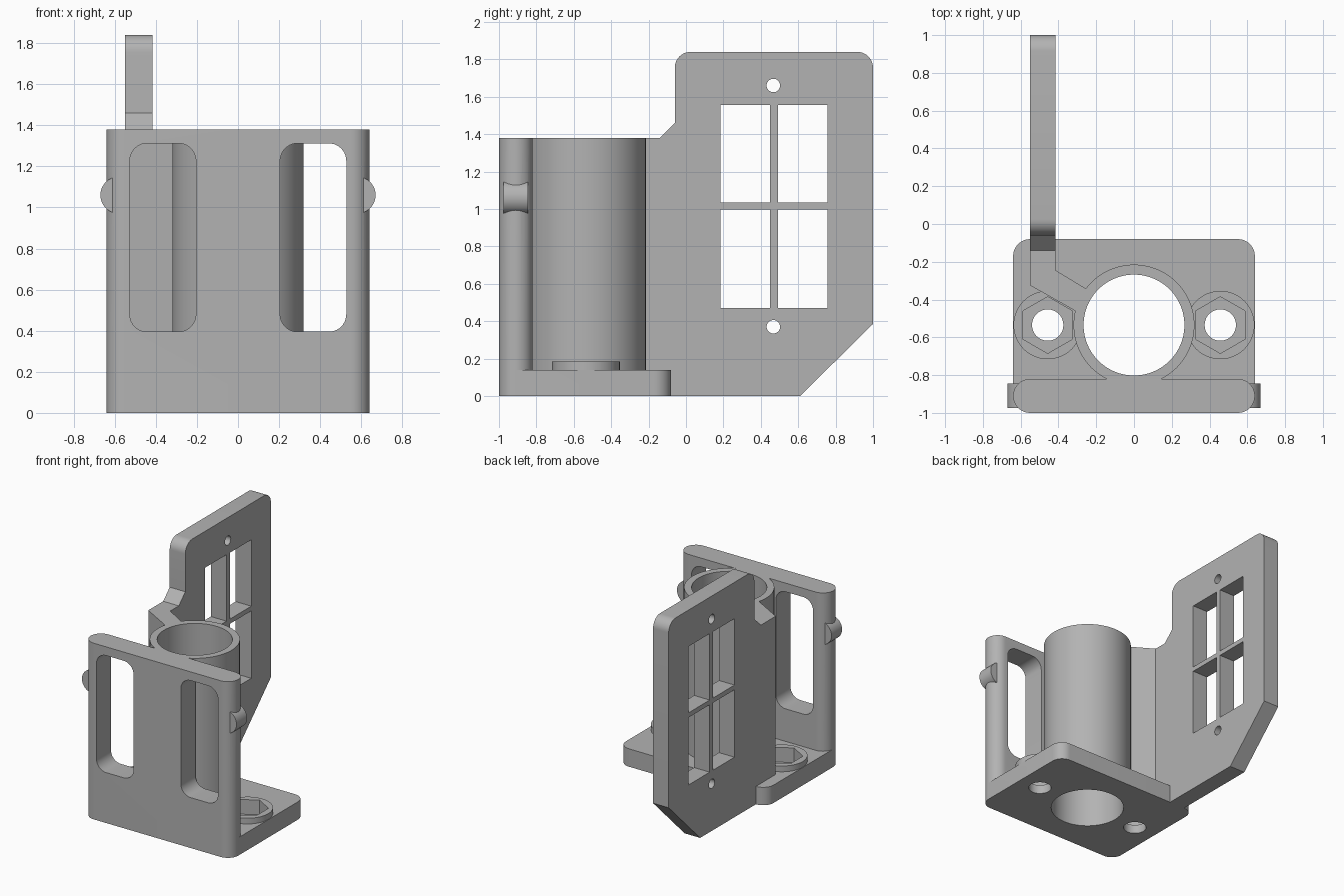
import bpy
import bmesh
from math import sin, cos, pi
from mathutils import Vector

if "Cube" in bpy.data.objects:
    bpy.data.objects.remove(bpy.data.objects["Cube"], do_unlink=True)

grey = bpy.data.materials.new("light_grey")
grey.use_nodes = True
grey.diffuse_color = (0.45, 0.45, 0.45, 1)
grey.node_tree.nodes["Principled BSDF"].inputs["Base Color"].default_value = grey.diffuse_color


def rounded(corners, steps=10):
    """Outline from (u, v, radius) corners; rounded corners are right angles."""
    pts = []
    for i, (u, v, r) in enumerate(corners):
        p = Vector((u, v))
        if r == 0:
            pts.append(p)
            continue
        a = (Vector(corners[i - 1][:2]) - p).normalized()
        b = (Vector(corners[(i + 1) % len(corners)][:2]) - p).normalized()
        centre = p + r * (a + b)
        for k in range(steps + 1):
            t = pi / 2 * k / steps
            q = centre - r * (b * cos(t) + a * sin(t))
            if not pts or (q - pts[-1]).length > 1e-4:
                pts.append(q)
    if (pts[0] - pts[-1]).length < 1e-4:
        pts.pop()
    return pts


def rect(u0, u1, v0, v1, r=0):
    return rounded([(u0, v0, r), (u1, v0, r), (u1, v1, r), (u0, v1, r)])


def circle(u, v, r, n=48, start=0):
    return [(u + r * cos(start + 2 * pi * k / n), v + r * sin(start + 2 * pi * k / n))
            for k in range(n)]


def prism(name, outline, lo, hi, axis="z"):
    """Extrude a 2D outline along an axis between lo and hi."""
    place = {"x": lambda u, v: (lo, u, v),
             "y": lambda u, v: (u, lo, v),
             "z": lambda u, v: (u, v, lo)}[axis]
    shift = Vector([hi - lo if a == axis else 0 for a in "xyz"])
    bm = bmesh.new()
    face = bm.faces.new([bm.verts.new(place(*p)) for p in outline])
    ext = bmesh.ops.extrude_face_region(bm, geom=[face])
    bmesh.ops.translate(bm, vec=shift,
                        verts=[e for e in ext["geom"] if isinstance(e, bmesh.types.BMVert)])
    bmesh.ops.recalc_face_normals(bm, faces=bm.faces)
    mesh = bpy.data.meshes.new(name)
    bm.to_mesh(mesh)
    bm.free()
    mesh.materials.append(grey)
    obj = bpy.data.objects.new(name, mesh)
    bpy.context.collection.objects.link(obj)
    return obj


def combine(target, part, operation):
    """Apply a boolean and discard the part used for it."""
    mod = target.modifiers.new(part.name, "BOOLEAN")
    mod.operation, mod.solver, mod.object = operation, "EXACT", part
    bpy.context.view_layer.objects.active = target
    bpy.ops.object.modifier_apply(modifier=mod.name)
    bpy.data.objects.remove(part, do_unlink=True)


TOP, FLOOR, BORE_Y, BOLT_X = 1.38, 0.14, -0.535, 0.457

# Base plate, front wall and tube
bracket = prism("bracket", rect(-0.64, 0.64, -1, -0.08, 0.09), 0, FLOOR)
solids = [
    prism("front_wall", rect(-0.64, 0.64, -1, -0.82, 0.09), 0, TOP),
    prism("tube", circle(0, BORE_Y, 0.32, 96), 0, TOP),
]

# Side panel and the angled arm that ties it to the tube
panel = rounded([(-0.245, 0, 0), (0.61, 0, 0), (1, 0.385, 0), (1, 1.84, 0.085),
                 (-0.06, 1.84, 0.085), (-0.06, 1.46, 0), (-0.14, TOP, 0), (-0.245, TOP, 0)])
solids.append(prism("side_panel", panel, -0.55, -0.415, "x"))
arm = [(-0.55, -0.325), (-0.27, -0.483), (-0.22, -0.363), (-0.415, -0.245), (-0.55, -0.245)]
solids.append(prism("panel_arm", arm, 0, TOP))

# Nut collars and side snap bumps
for s in (-1, 1):
    solids.append(prism("nut_collar", circle(s * BOLT_X, BORE_Y, 0.181), 0.05, 0.185))
    solids.append(prism("snap_bump", circle(s * 0.58, 1.06, 0.09), -0.975, -0.845, "y"))
for part in solids:
    combine(bracket, part, "UNION")

# Bore, bolt holes, hex nut pockets and wall slots
cuts = [prism("bore", circle(0, BORE_Y, 0.267, 96), -0.1, 1.5)]
for s in (-1, 1):
    cuts.append(prism("bolt_hole", circle(s * BOLT_X, BORE_Y, 0.083), -0.1, 0.3))
    cuts.append(prism("nut_pocket", circle(s * BOLT_X, BORE_Y, 0.15, 6, pi / 2), 0.07, 0.2))
    x0, x1 = sorted((s * 0.205, s * 0.527))
    cuts.append(prism("wall_slot", rect(x0, x1, 0.395, 1.312, 0.085), -1.1, -0.8, "y"))

# Panel windows and screw holes
for y0, y1 in ((0.185, 0.45), (0.492, 0.757)):
    for z0, z1 in ((0.47, 0.998), (1.035, 1.555)):
        cuts.append(prism("window", rect(y0, y1, z0, z1), -0.7, -0.3, "x"))
for z in (0.37, 1.66):
    cuts.append(prism("screw_hole", circle(0.467, z, 0.036, 32), -0.7, -0.3, "x"))
for part in cuts:
    combine(bracket, part, "DIFFERENCE")

# Smooth curved walls, crisp edges
bpy.ops.object.select_all(action="DESELECT")
bracket.select_set(True)
bpy.context.view_layer.objects.active = bracket
bpy.ops.object.shade_smooth_by_angle(angle=pi / 6)
